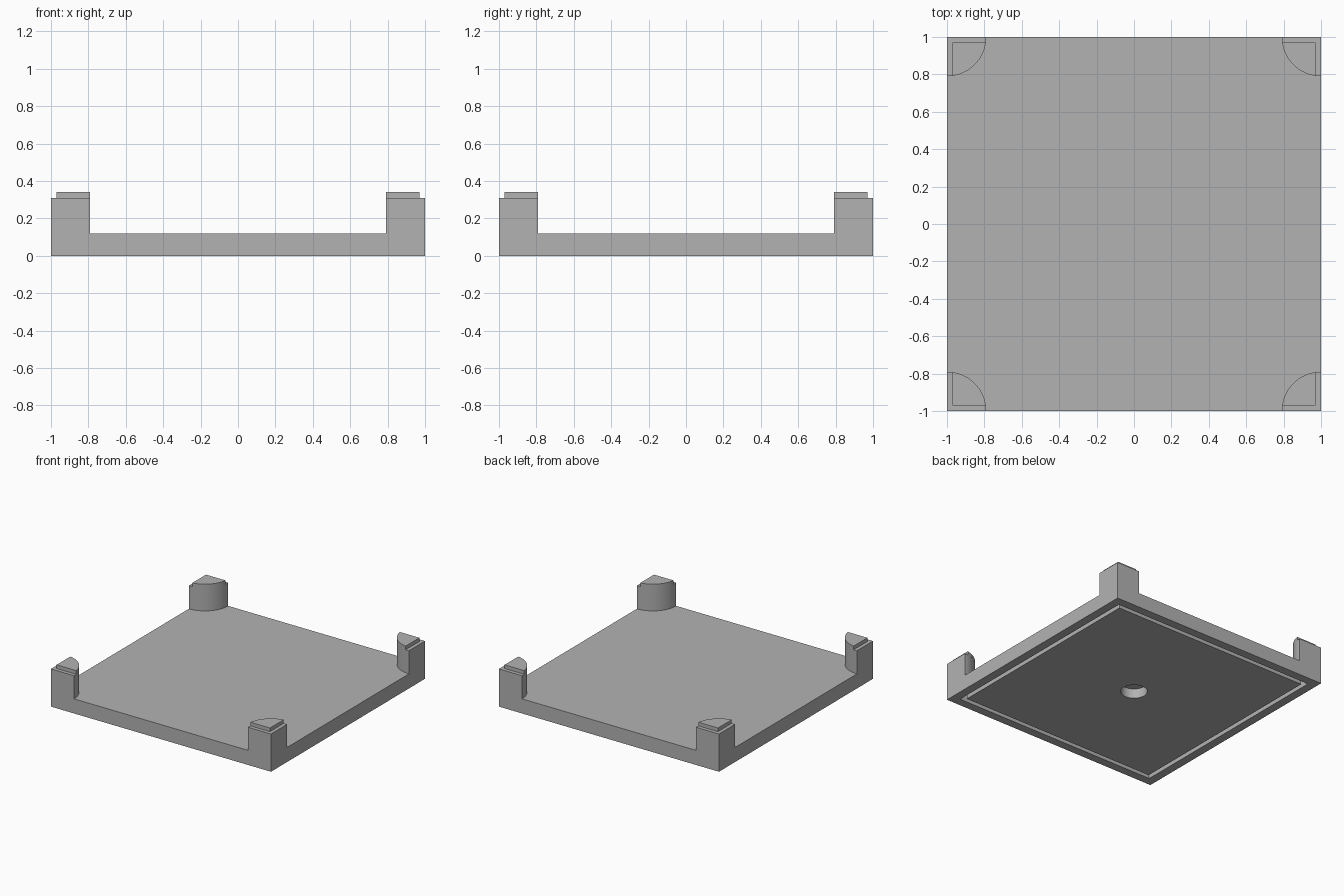
import bpy, bmesh
from math import cos, sin, pi, asin

if "Cube" in bpy.data.objects:
    bpy.data.objects.remove(bpy.data.objects["Cube"], do_unlink=True)

GREY = (0.45, 0.45, 0.45, 1)
mat = bpy.data.materials.new("matte grey")
mat.use_nodes = True
mat.diffuse_color = GREY
mat.node_tree.nodes["Principled BSDF"].inputs["Base Color"].default_value = GREY

BASE_TOP, POST_TOP, PEG_TOP = 0.12, 0.31, 0.34
RADIUS, STEP = 0.21, 0.03


def make_object(name, bm):
    bmesh.ops.recalc_face_normals(bm, faces=bm.faces)
    mesh = bpy.data.meshes.new(name)
    bm.to_mesh(mesh)
    bm.free()
    mesh.materials.append(mat)
    obj = bpy.data.objects.new(name, mesh)
    bpy.context.collection.objects.link(obj)
    return obj


def select_only(obj):
    bpy.ops.object.select_all(action="DESELECT")
    obj.select_set(True)
    bpy.context.view_layer.objects.active = obj


def prism(bm, outline, z0, z1):
    face = bm.faces.new([bm.verts.new((x, y, z0)) for x, y in outline])
    top = bmesh.ops.extrude_face_region(bm, geom=[face])["geom"]
    verts = [v for v in top if isinstance(v, bmesh.types.BMVert)]
    bmesh.ops.translate(bm, verts=verts, vec=(0, 0, z1 - z0))


def corner_wedge(sx, sy, inset, segments=24):
    # Arc about the tray corner, trimmed by the inset, plus its square corner
    a0 = asin(inset / RADIUS)
    pts = [(1 - inset, 1 - inset)]
    for i in range(segments + 1):
        a = a0 + (pi / 2 - 2 * a0) * i / segments
        pts.append((1 - RADIUS * cos(a), 1 - RADIUS * sin(a)))
    return [(sx * x, sy * y) for x, y in pts]


# Square tray with a groove running round its underside
bm = bmesh.new()
prism(bm, [(-1, -1), (1, -1), (1, 1), (-1, 1)], 0, BASE_TOP)
bmesh.ops.recalc_face_normals(bm, faces=bm.faces)
bottom = min(bm.faces, key=lambda f: f.calc_center_median().z)
bmesh.ops.inset_region(bm, faces=[bottom], thickness=0.10)
ring = bmesh.ops.inset_region(bm, faces=[bottom], thickness=0.05)["faces"]
up = bmesh.ops.extrude_face_region(bm, geom=ring)["geom"]
bmesh.ops.translate(bm, verts=[v for v in up if isinstance(v, bmesh.types.BMVert)],
                    vec=(0, 0, 0.06))
bmesh.ops.delete(bm, geom=[f for f in ring if f.is_valid], context="FACES_ONLY")
base = make_object("base_tray", bm)

# Round blind hole in the middle of the underside
bm = bmesh.new()
prism(bm, [(0.1 * cos(2 * pi * i / 48), 0.1 * sin(2 * pi * i / 48)) for i in range(48)],
      -0.1, 0.08)
cutter = make_object("hole_cutter", bm)
cutter.hide_render = True
cut = base.modifiers.new("centre hole", "BOOLEAN")
cut.operation = "DIFFERENCE"
cut.solver = "EXACT"
cut.object = cutter
select_only(base)
bpy.ops.object.modifier_apply(modifier=cut.name)
bpy.data.objects.remove(cutter, do_unlink=True)
bpy.ops.object.shade_smooth_by_angle()

# Quarter-round corner posts, each with a stepped-in stacking peg
for sy, row in ((-1, "front"), (1, "back")):
    for sx, side in ((-1, "right"), (1, "left")):
        for part, inset, z0, z1 in (("post", 0, BASE_TOP, POST_TOP),
                                    ("peg", STEP, POST_TOP, PEG_TOP)):
            bm = bmesh.new()
            prism(bm, corner_wedge(sx, sy, inset), z0, z1)
            obj = make_object(f"{row}_{side}_{part}", bm)
            select_only(obj)
            bpy.ops.object.shade_smooth_by_angle()
